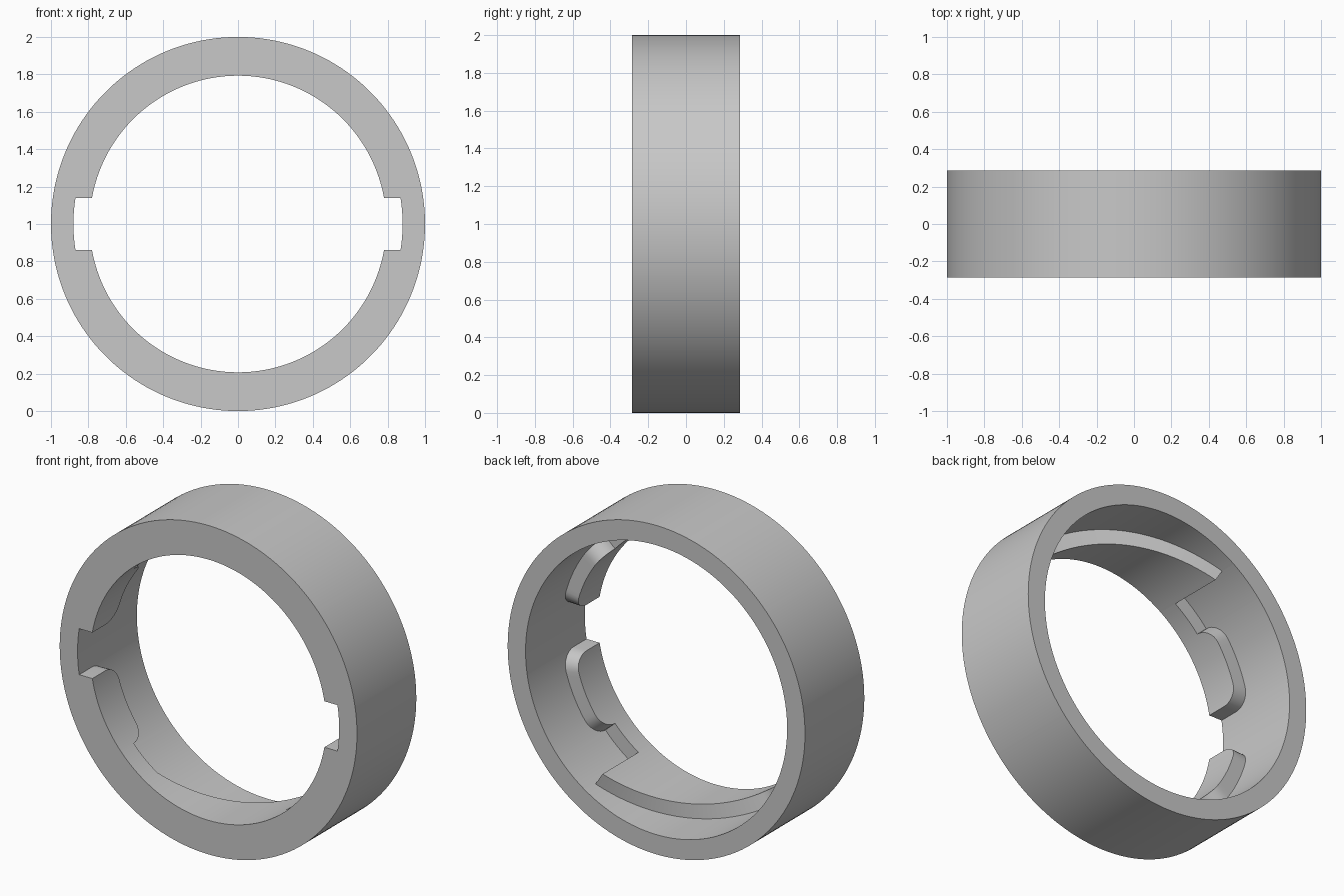
import bpy
import bmesh
from math import sin, cos, radians, pi, ceil

cube = bpy.data.objects.get("Cube")
if cube:
    bpy.data.objects.remove(cube, do_unlink=True)

R_OUT, R_BORE, R_LIP = 1.0, 0.88, 0.793
DEPTH = 0.57
NOTCH, TAB_END, CATCH = 9.15, 42, 57      # angles in degrees from the side
LOW, HIGH, CATCH_T = 0.125, 0.23, 0.47    # lip thickness from the front


def rounded_tab():
    """Lip thickness over the round-cornered tab beside a notch."""
    quarter = [i * pi / 16 for i in range(9)]
    rise = HIGH - LOW
    start = [(NOTCH + 7 * (1 - cos(a)), LOW + rise * sin(a)) for a in quarter]
    end = [(TAB_END - 7 * (1 - cos(a)), LOW + rise * sin(a)) for a in quarter]
    return start + end[::-1]


def subdivide(points, step=2.0):
    """Fill long angular spans so the ring stays round."""
    out = [points[0]]
    for (a0, t0), (a1, t1) in zip(points, points[1:]):
        n = max(1, ceil((a1 - a0) / step))
        out += [(a0 + (a1 - a0) * i / n, t0 + (t1 - t0) * i / n)
                for i in range(1, n + 1)]
    return out


def lip_angle(angle):
    """Shift the lip edge so the notch walls are parallel."""
    local = angle % 180
    edge = min(local, 180 - local)
    shift = min(1, max(0, 1 - (edge - NOTCH) / 20))
    return angle + (shift if local < 90 else -shift)


# Lip profile for half a turn: notch, tab, catch, ramp, tab, notch
tab = rounded_tab()
half = [(0, 0), (NOTCH, 0)] + tab
half += [(CATCH, LOW), (CATCH, CATCH_T), (180 - CATCH, LOW)]
half += [(180 - a, t) for a, t in reversed(tab)]
half += [(180 - NOTCH, 0), (180, 0)]
half = subdivide(half)
columns = half + [(a + 180, t) for a, t in half[1:]]

# Sweep the cross-section around the ring
bm = bmesh.new()


def vert(radius, angle, t):
    a = radians(angle)
    return bm.verts.new((radius * cos(a), t - DEPTH / 2, 1 - radius * sin(a)))


rings = []
for angle, t in columns:
    inner = lip_angle(angle)
    rings.append([vert(R_OUT, angle, 0), vert(R_OUT, angle, DEPTH),
                  vert(R_BORE, angle, DEPTH), vert(R_BORE, angle, t),
                  vert(R_LIP, inner, t), vert(R_LIP, inner, 0),
                  vert(R_BORE, angle, 0)])

LEDGE = 3
for i in range(len(columns) - 1):
    (a0, t0), (a1, t1) = columns[i], columns[i + 1]
    if abs(a1 - a0) < 1e-6:
        sides = [LEDGE]                   # radial wall at a step
    elif t0 == 0 and t1 == 0:
        sides = [0, 1, 2, 6]              # open notch
    else:
        sides = range(7)
    for k in sides:
        n = (k + 1) % 7
        bm.faces.new((rings[i][k], rings[i + 1][k],
                      rings[i + 1][n], rings[i][n]))

bmesh.ops.delete(bm, geom=[v for v in bm.verts if not v.link_faces],
                 context='VERTS')
bmesh.ops.remove_doubles(bm, verts=bm.verts[:], dist=1e-5)

mesh = bpy.data.meshes.new("locking_ring")
bm.to_mesh(mesh)
bm.free()
ring = bpy.data.objects.new("locking_ring", mesh)
bpy.context.collection.objects.link(ring)

# Plain grey
grey = bpy.data.materials.new("light_grey")
grey.use_nodes = True
colour = (0.58, 0.58, 0.58, 1)
grey.diffuse_color = colour
grey.node_tree.nodes["Principled BSDF"].inputs["Base Color"].default_value = colour
mesh.materials.append(grey)

bpy.ops.object.select_all(action='DESELECT')
ring.select_set(True)
bpy.context.view_layer.objects.active = ring
bpy.ops.object.shade_smooth_by_angle(angle=radians(30))
